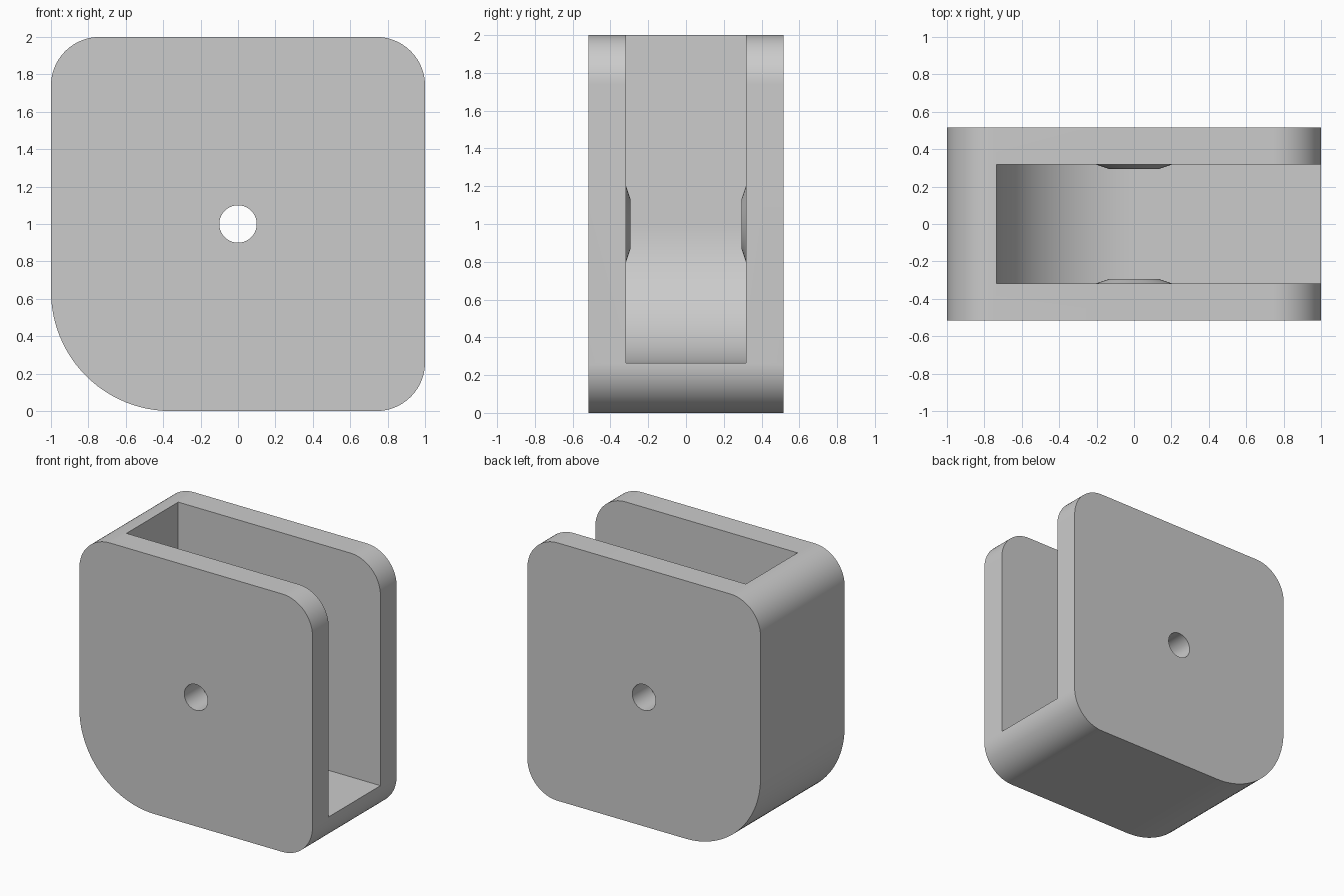
import bpy, bmesh, math
from mathutils import Matrix

cube = bpy.data.objects.get("Cube")
if cube:
    bpy.data.objects.remove(cube, do_unlink=True)

grey = bpy.data.materials.new("plain grey")
grey.use_nodes = True
colour = (0.6, 0.6, 0.6, 1)
grey.diffuse_color = colour
grey.node_tree.nodes["Principled BSDF"].inputs["Base Color"].default_value = colour

AXLE_Z = 1.0
FRONT, BACK = -0.515, 0.515
SLOT_FRONT, SLOT_BACK = -0.317, 0.317


def make_object(name, bm):
    bmesh.ops.recalc_face_normals(bm, faces=bm.faces[:])
    mesh = bpy.data.meshes.new(name)
    bm.to_mesh(mesh)
    bm.free()
    mesh.materials.append(grey)
    obj = bpy.data.objects.new(name, mesh)
    bpy.context.collection.objects.link(obj)
    return obj


def rounded_profile(corners, steps=24):
    """Corners are (x, z, radius, start angle), going anticlockwise."""
    points = []
    for x, z, radius, start in corners:
        count = steps if radius else 0
        for i in range(count + 1):
            a = math.radians(start + 90 * i / max(count, 1))
            points.append((x + radius * math.cos(a), z + radius * math.sin(a)))
    return points


def extrude_profile(name, points, y0, y1):
    bm = bmesh.new()
    face = bm.faces.new([bm.verts.new((x, y0, z)) for x, z in points])
    moved = bmesh.ops.extrude_face_region(bm, geom=[face])["geom"]
    verts = [v for v in moved if isinstance(v, bmesh.types.BMVert)]
    bmesh.ops.translate(bm, verts=verts, vec=(0, y1 - y0, 0))
    return make_object(name, bm)


def round_bar(name, r0, r1, y0, y1):
    bm = bmesh.new()
    place = Matrix.Translation((0, (y0 + y1) / 2, AXLE_Z)) @ Matrix.Rotation(-math.pi / 2, 4, "X")
    bmesh.ops.create_cone(bm, cap_ends=True, segments=64, radius1=r0, radius2=r1,
                          depth=y1 - y0, matrix=place)
    return make_object(name, bm)


def combine(target, other, operation):
    mod = target.modifiers.new(other.name, "BOOLEAN")
    mod.operation = operation
    mod.solver = "EXACT"
    mod.object = other
    bpy.context.view_layer.objects.active = target
    bpy.ops.object.modifier_apply(modifier=mod.name)
    bpy.data.objects.remove(other, do_unlink=True)


# Outer housing: one large lower corner, three small ones
small, large = 0.26, 0.64
housing = extrude_profile("housing", rounded_profile([
    (1 - small, 2 - small, small, 0),
    (-1 + small, 2 - small, small, 90),
    (-1 + large, large, large, 180),
    (1 - small, small, small, 270)]), FRONT, BACK)

# Slot open at the top and one side, its inner corner centred on the axle
inner = 0.735
slot = extrude_profile("slot_cutter", rounded_profile([
    (1.2, 2.2, 0, 0), (-inner, 2.2, 0, 0),
    (0, AXLE_Z, inner, 180), (1.2, AXLE_Z - inner, 0, 0)], 40),
    SLOT_FRONT, SLOT_BACK)
combine(housing, slot, "DIFFERENCE")

# Raised tapered washer faces on both inner walls
rise, sink, base, tip = 0.022, 0.05, 0.2, 0.135
deep = base + (base - tip) * sink / rise
combine(housing, round_bar("front_boss", deep, tip, SLOT_FRONT - sink, SLOT_FRONT + rise), "UNION")
combine(housing, round_bar("back_boss", tip, deep, SLOT_BACK - rise, SLOT_BACK + sink), "UNION")

# Axle hole through both walls
combine(housing, round_bar("axle_cutter", 0.1, 0.1, FRONT - 0.2, BACK + 0.2), "DIFFERENCE")

bpy.ops.object.select_all(action="DESELECT")
housing.select_set(True)
bpy.context.view_layer.objects.active = housing
bpy.ops.object.shade_smooth_by_angle(angle=math.radians(15))
